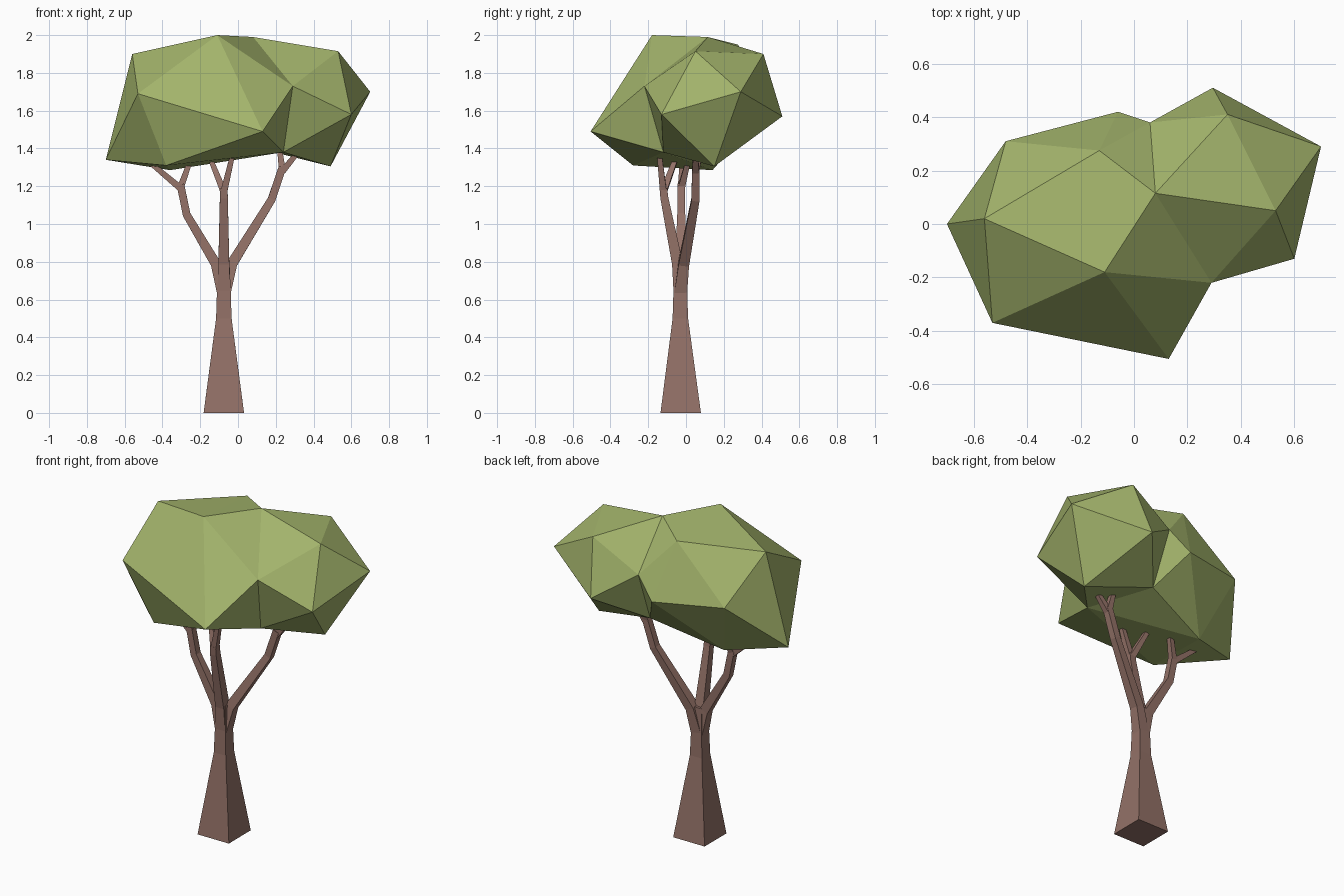
import bpy, bmesh
from mathutils import Vector

if "Cube" in bpy.data.objects:
    bpy.data.objects.remove(bpy.data.objects["Cube"])


def material(name, rgb):
    m = bpy.data.materials.new(name)
    m.diffuse_color = (*rgb, 1)
    m.use_nodes = True
    m.node_tree.nodes["Principled BSDF"].inputs["Base Color"].default_value = m.diffuse_color
    return m


bark = material("bark", (0.29, 0.165, 0.135))
leaf = material("leaf", (0.37, 0.46, 0.15))


def finish(name, bm, mat):
    bmesh.ops.recalc_face_normals(bm, faces=bm.faces)
    me = bpy.data.meshes.new(name)
    bm.to_mesh(me)
    bm.free()
    me.materials.append(mat)
    ob = bpy.data.objects.new(name, me)
    bpy.context.collection.objects.link(ob)


def limb(bm, path):
    """Square tube through (x, y, z, half_width) points."""
    pts = [Vector(p[:3]) for p in path]
    rings = []
    for i, p in enumerate(pts):
        t = (pts[min(i + 1, len(pts) - 1)] - pts[max(i - 1, 0)]).normalized()
        b = Vector((0, 1, 0))
        b = (b - t * b.dot(t)).normalized()
        a = b.cross(t)
        w = path[i][3]
        rings.append([bm.verts.new(p + a * w * sx + b * w * sy)
                      for sx, sy in ((-1, -1), (1, -1), (1, 1), (-1, 1))])
    for r, s in zip(rings, rings[1:]):
        for k in range(4):
            n = (k + 1) % 4
            bm.faces.new((r[k], r[n], s[n], s[k]))
    bm.faces.new(rings[0][::-1])
    bm.faces.new(rings[-1])


# Trunk: flared square column
bm = bmesh.new()
limb(bm, [(-0.075, -0.028, 0, 0.107), (-0.075, -0.03, 0.5, 0.041),
          (-0.075, -0.03, 0.66, 0.036), (-0.075, -0.03, 0.8, 0.03)])
finish("trunk", bm, bark)

# Three branches, each ending in a two-twig fork
branches = {
    "left_branch": ([(-0.078, -0.03, 0.64, 0.034), (-0.118, -0.03, 0.79, 0.027),
                     (-0.272, -0.025, 1.05, 0.021), (-0.305, -0.025, 1.21, 0.02)],
                    [(-0.46, -0.02, 1.32), (-0.255, 0.01, 1.33)]),
    "middle_branch": ([(-0.075, -0.032, 0.64, 0.034), (-0.075, -0.045, 0.79, 0.029),
                       (-0.075, -0.115, 1.14, 0.021), (-0.075, -0.12, 1.19, 0.02)],
                      [(-0.03, -0.14, 1.36), (-0.14, -0.06, 1.33)]),
    "right_branch": ([(-0.072, -0.028, 0.64, 0.034), (-0.032, -0.012, 0.79, 0.028),
                      (0.178, 0.05, 1.13, 0.021), (0.235, 0.052, 1.3, 0.02)],
                     [(0.31, 0.05, 1.37), (0.22, 0.08, 1.4)]),
}
for name, (path, tips) in branches.items():
    bm = bmesh.new()
    limb(bm, path)
    x, y, z, w = path[-1]
    for tip in tips:
        limb(bm, [(x, y, z - 0.02, w * 0.9), (*tip, 0.013)])
    finish(name, bm, bark)

# Canopy: two faceted clumps meeting along a shared seam
seam = [(0.08, 0.115, 1.99), (0.29, -0.22, 1.73), (0.24, -0.12, 1.38),
        (0.07, 0.25, 1.41), (0.06, 0.38, 1.73)]
big = [(-0.70, 0, 1.34), (-0.56, 0.02, 1.90), (-0.48, 0.31, 1.64),
       (-0.53, -0.37, 1.69), (-0.11, -0.18, 2.0), (0.13, -0.505, 1.49),
       (-0.13, 0.275, 1.95), (-0.06, 0.42, 1.61), (-0.38, -0.28, 1.31),
       (-0.36, 0.14, 1.285)]
small = [(0.53, 0.05, 1.915), (0.60, -0.13, 1.58), (0.70, 0.29, 1.70),
         (0.35, 0.41, 1.90), (0.295, 0.51, 1.57), (0.49, 0.15, 1.305)]
bm = bmesh.new()
for clump in (big, small):
    joint = [bm.verts.new(p) for p in seam]
    verts = joint + [bm.verts.new(p) for p in clump]
    bmesh.ops.convex_hull(bm, input=verts)
    inner = [f for f in bm.faces if all(v in joint for v in f.verts)]
    bmesh.ops.delete(bm, geom=inner, context='FACES')
bmesh.ops.remove_doubles(bm, verts=bm.verts, dist=0.0005)
finish("canopy", bm, leaf)
